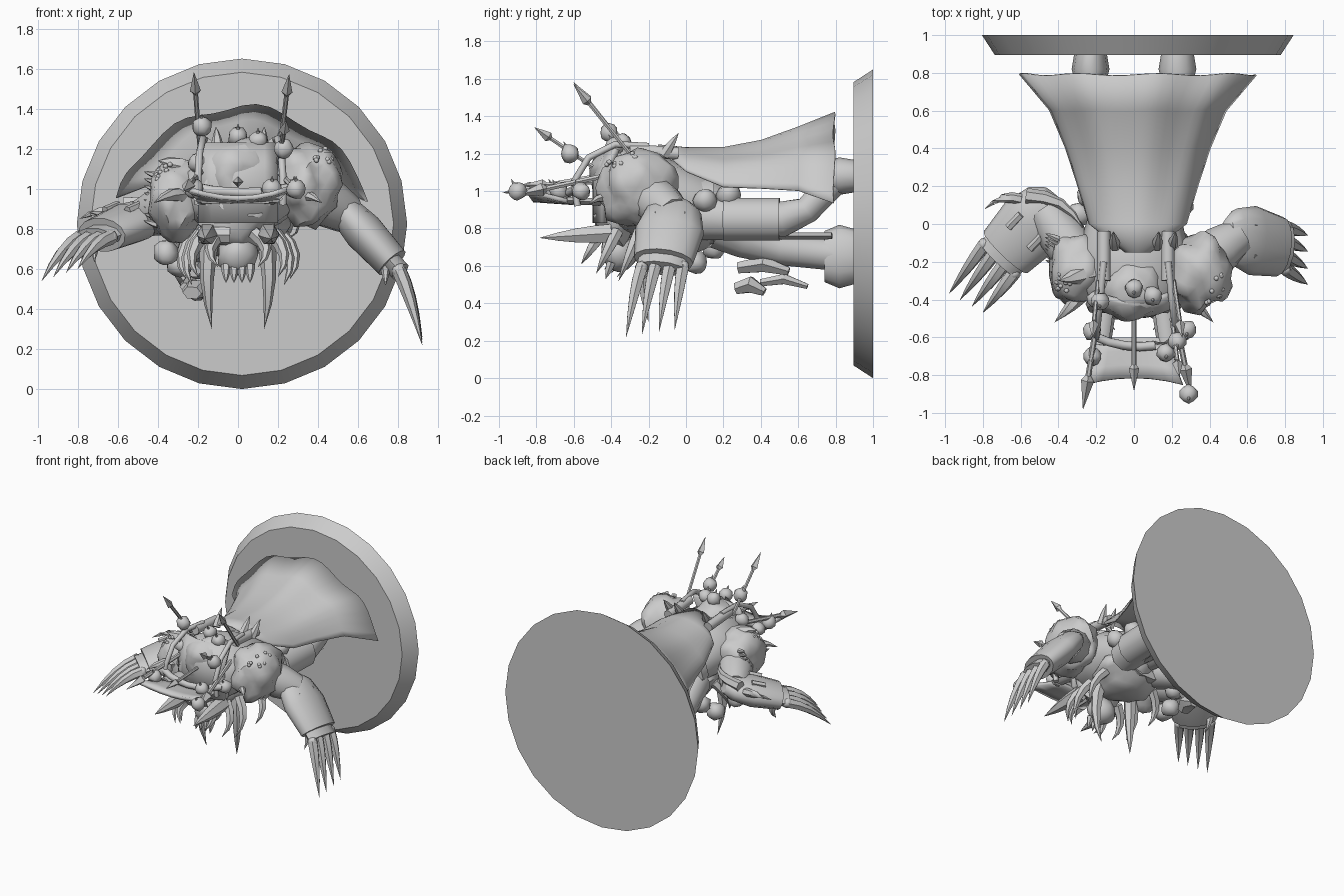
import bpy, bmesh, math, random
from mathutils import Vector, noise

random.seed(4)
cube = bpy.data.objects.get("Cube")
if cube:
    bpy.data.objects.remove(cube, do_unlink=True)

GREY = (.6, .6, .6, 1)
mat = bpy.data.materials.new("stone grey")
mat.use_nodes = True
mat.diffuse_color = GREY
mat.node_tree.nodes["Principled BSDF"].inputs["Base Color"].default_value = GREY


def finish(bm, name, angle=50):
    bmesh.ops.recalc_face_normals(bm, faces=bm.faces)
    me = bpy.data.meshes.new(name)
    bm.to_mesh(me)
    bm.free()
    ob = bpy.data.objects.new(name, me)
    bpy.context.scene.collection.objects.link(ob)
    me.materials.append(mat)
    bpy.ops.object.select_all(action='DESELECT')
    ob.select_set(True)
    bpy.context.view_layer.objects.active = ob
    bpy.ops.object.shade_smooth_by_angle(angle=math.radians(angle))
    return ob


def tube(name, path, radii, sides=8, flat=1, side_axis=(1, 0, 0), angle=50):
    """Loft rings along a path; flat scales the ring across side_axis."""
    bm = bmesh.new()
    path = [Vector(p) for p in path]
    if not isinstance(radii, (list, tuple)):
        radii = [radii] * len(path)
    rings = []
    for i, (point, radius) in enumerate(zip(path, radii)):
        along = (path[min(i + 1, len(path) - 1)] - path[max(i - 1, 0)]).normalized()
        ref = Vector(side_axis)
        if abs(along.dot(ref)) > .95:
            ref = Vector((0, 1, 0))
        u = (ref - along * along.dot(ref)).normalized()
        v = along.cross(u) * flat
        turns = [k * math.tau / sides for k in range(sides)]
        rings.append([bm.verts.new(point + radius * (u * math.cos(t) + v * math.sin(t))) for t in turns])
    for a, b in zip(rings, rings[1:]):
        for k in range(sides):
            n = (k + 1) % sides
            bm.faces.new((a[k], a[n], b[n], b[k]))
    bm.faces.new(rings[0])
    bm.faces.new(rings[-1])
    return finish(bm, name, angle)


def horn(name, start, end, radius, bend=(0, 0, 0)):
    """Tapered claw from start to end, bowed sideways by bend."""
    start, end, bend = Vector(start), Vector(end), Vector(bend)
    steps = [k / 4 for k in range(5)]
    tube(name, [start.lerp(end, t) + bend * 4 * t * (1 - t) for t in steps],
         [radius * (1.02 - t ** 2) for t in steps], 6)


def blob(name, centre, size, rough=.3, detail=2):
    bm = bmesh.new()
    bmesh.ops.create_icosphere(bm, subdivisions=detail, radius=1)
    centre, size = Vector(centre), Vector(size)
    for v in bm.verts:
        lump = 1 + rough * noise.noise(v.co * 1.7 + centre * 5)
        v.co = centre + v.co * size * lump
    finish(bm, name)


def ball(name, centre, radius, rough=.2):
    blob(name, centre, (radius, radius, radius), rough)


def sheet(name, rows, thick):
    """Cloth or plate lofted through rows of points."""
    bm = bmesh.new()
    grid = [[bm.verts.new(p) for p in row] for row in rows]
    for a, b in zip(grid, grid[1:]):
        for k in range(len(a) - 1):
            bm.faces.new((a[k], a[k + 1], b[k + 1], b[k]))
    mod = finish(bm, name, 60).modifiers.new("thickness", 'SOLIDIFY')
    mod.thickness = thick


def spear(name, start, end, radius=.012):
    start, end = Vector(start), Vector(end)
    neck = start.lerp(end, .72)
    tube(name + "_shaft", [start, neck], radius, 6)
    tube(name + "_head", [neck, neck.lerp(end, .15), end], [radius, radius * 2.3, .001], 4, angle=20)


# Display disc standing upright behind the figure, with a lip and a shallow domed face
tube("base_disc", [(.02, y, .825) for y in (1, .895, .895, .92, .91, .905)],
     [.825, .757, .735, .72, .4, .03], 24, angle=40)

# Cape: narrow at the neck, flaring into soft folds towards the hem
cape_rows = []
for y, half, top, drop in ((-.15, .07, 1.25, .02), (0, .26, 1.235, .13), (.2, .32, 1.235, .21),
                           (.4, .385, 1.27, .25), (.6, .47, 1.34, .33), (.79, .63, 1.415, .47)):
    row = []
    for k in range(25):
        s = k / 12 - 1
        wave = .022 * max(0, y) * math.sin(k + .6)
        row.append((.02 + half * math.sin(s * 1.3) / math.sin(1.3),
                    y + wave / 3, top - drop * abs(s) ** 1.7 + wave))
    cape_rows.append(row)
sheet("cape", cape_rows, .008)

# Torso, belly, hood and head
tube("torso", [(0, .18, .9), (0, .05, .93), (0, -.15, .97), (0, -.35, .98), (0, -.47, .98)],
     [.19, .24, .3, .29, .18], 12, .72)
blob("belly", (0, -.05, .82), (.24, .25, .15), detail=3)
tube("belt", [(0, .08, .9), (0, .15, .9)], .25, 14, .75)
blob("hood", (0, -.35, 1.07), (.19, .16, .17), detail=3)
blob("head", (0, -.38, .87), (.18, .12, .16), detail=3)
ball("chin", (0, -.36, .67), .1)
for x in (-.06, -.02, .02, .06):
    horn("beard_tooth", (x, -.4, .62), (x, -.43, .53), .025)

# Broad collar plate spreading forwards at the height of the crossbar
across_plate = [k / 3 - 1 for k in range(7)]
collar_rows = []
for k in range(4):
    flare = k / 3
    collar_rows.append([(s * (.2 + .055 * flare ** 2), -.6 - flare * (.215 + .035 * s * s),
                         .95 + flare * (.015 + .05 * s * s)) for s in across_plate])
sheet("collar_plate", collar_rows, .025)
sheet("brow_plate", [[(s * .2, y - .05 * (1 - s * s), z) for s in across_plate]
                     for y, z in ((-.38, 1.23), (-.45, 1.08), (-.45, .83))], .03)
for x in (-.15, .15):
    tube("collar_arm", [(x, -.42, .94), (x * 1.2, -.64, .95)], .045, 6, .5)
    horn("cheek_horn", (x, -.4, .775), (x * 1.1, -.78, .75), .055)
tube("cheek_block", [(-.2, -.46, .77), (-.04, -.46, .77)], .045, 6)

# Curved crossbar, trophy rack tubes and poles
tube("crossbar", [(.03 + s / 4, -.65 + .06 * s * s, .98 + .03 * s * s) for s in across_plate], .024)
for x in (-.16, .18):
    tube("back_tube", [(x, -.04, 1.2), (x, -.3, 1.22)], .035, 10)
    tube("rack_hoop", [(x, -.2, 1.24), (x * 1.1, -.38, 1.25), (x * 1.2, -.52, 1.18),
                       (x * 1.25, -.6, 1.05), (x * 1.25, -.58, .92)], .018)
spear("right_pole", (-.17, -.35, 1.1), (-.27, -.98, .99), .015)
spear("left_pole", (.19, -.35, 1.1), (.3, -.9, .98), .015)
spear("middle_pole", (0, -.4, 1.05), (0, -.88, 1.03))
spear("right_spear", (-.19, -.3, 1.2), (-.22, -.6, 1.58))
spear("left_spear", (.21, -.3, 1.2), (.255, -.6, 1.57))
spear("front_spear", (.2, -.5, 1.13), (.24, -.81, 1.34))

# Round trophies, each with a little spike
for spot in ((-.18, -.41, 1.31), (0, -.34, 1.26), (.1, -.38, 1.24), (.23, -.62, 1.2), (-.22, -.7, 1),
             (.29, -.9, 1), (.17, -.68, 1), (-.2, -.4, 1.13), (.28, -.56, 1), (-.22, -.57, 1)):
    ball("trophy", spot, .05)
    horn("trophy_spike", spot, Vector(spot) + Vector((0, -.035, .065)), .015)

# Shoulder guards with rivets and tusks, a horn and spiked rim on the right
for name, side, centre, size in (("left_shoulder", 1, (.35, -.26, 1.02), (.17, .21, .21)),
                                 ("right_shoulder", -1, (-.31, -.24, .94), (.14, .2, .2))):
    blob(name, centre, size, detail=3)
    for k in range(10):
        out = Vector((side * random.uniform(.1, .8), random.uniform(-.8, .1), random.uniform(.4, 1)))
        ball(name + "_rivet", Vector(centre) + out.normalized() * Vector(size), .013, 0)
    horn(name + "_tusk", (side * .25, -.35, .95), (side * .42, -.52, .93), .04, (0, 0, .03))
horn("right_shoulder_horn", (-.2, -.25, 1.05), (-.4, -.3, 1.14), .06, (0, 0, .02))
for k in range(8):
    root = Vector((-.4, -.22 + k * .02, .82 + k * .035))
    horn("rim_spike", root, root + Vector((-.07, .03, .02)), .018)
for x in (-.1, .12, .2):
    horn("collar_spike", (x, -.12, 1.19), (x * 1.1, -.04, 1.31), .03)

# Arms: upper arm, forearm guard, knuckles and a fan of long claws
arms = [("left", (.36, -.2, .98), (.55, -.07, .87), (.77, -.12, .63), (0, 1, 0),
         (.92, -.19, .24), (0, .13, .02)),
        ("right", (-.3, -.18, .92), (-.47, .07, .86), (-.68, -.15, .77), (.7, -.7, 0),
         (-.89, -.42, .57), (.09, -.05, .03))]
for name, shoulder, elbow, wrist, across, tip, spread in arms:
    shoulder, elbow, wrist, across, tip, spread = map(Vector, (shoulder, elbow, wrist, across, tip, spread))
    out = (wrist - elbow).normalized()
    tube(name + "_upper_arm", [shoulder, shoulder.lerp(elbow, .5), elbow], [.12, .125, .1], 10)
    tube(name + "_forearm_guard", [elbow - out * .09, elbow - out * .03, elbow.lerp(wrist, .35), wrist],
         [.09, .15, .185, .16], 14, .55, across)
    tube(name + "_hand", [wrist - out * .02, wrist + out * .06], .135, 10, .4, across)
    for fan in (-1, -.35, .35, 1):
        spot = wrist + out * .05 + across * fan * .11
        ball(name + "_knuckle", spot, .035)
        horn(name + "_claw", spot, tip + spread * fan, .036, (0, 0, .03))
    for k in (-1, 1):
        middle = elbow.lerp(wrist, .5) + across * .08 * k + Vector((0, 0, .09))
        tube(name + "_guard_bar", [middle - out * .05, middle + out * .05], .022, 6)
    root = wrist - across * .1 - out * .05
    horn(name + "_thumb", root, root + Vector((0, -.03, -.15)), .03, (0, .03, 0))
horn("elbow_horn", (-.6, .13, .88), (-.79, .08, .85), .03, (0, .03, .02))
horn("elbow_horn_long", (-.57, .15, .92), (-.27, -.02, .95), .04, (.03, .04, 0))

# Hanging chest tusks and charms
for side in (-1, 1):
    horn("long_tusk", (side * .13, -.2, .8), (side * .13, -.2, .3), .045, (side * .025, -.03, 0))
    for x, y, z in ((.2, -.42, .56), (.23, -.3, .52), (.1, -.5, .61), (.26, -.1, .55)):
        horn("short_tusk", (side * x * .8, y + .05, .78), (side * x, y - .06, z), .035, (side * .05, 0, 0))
for spot in ((-.36, -.1, .68), (-.29, .05, .62), (-.24, .15, .7), (.25, .1, .95), (.2, .23, .98)):
    ball("charm", spot, .065)

# Legs and feet, the right leg stepping forward
tube("left_leg", [(.14, .1, .86), (.18, .25, .85), (.2, .52, .85), (.22, .65, .9), (.23, .78, 1.04)],
     [.13, .115, .1, .075, .08], 10)
tube("right_leg", [(-.14, .1, .83), (-.2, .3, .74), (-.24, .5, .69), (-.23, .8, .66)],
     [.12, .1, .09, .09], 10)
tube("left_leg_guard", [(.19, .2, .85), (.2, .5, .85)], .12, 10)
for name, x, z, tall in (("left_foot", .23, 1.08, 1), ("right_foot", -.23, .65, 1.7)):
    tube(name, [(x, .74, z), (x, .82, z), (x, .91, z)], [.08, .1, .085], 12, tall)

# Knee plates and hanging cloth strips
for x, y, z, length, radius in ((-.23, .27, .48, .15, .07), (-.26, .4, .51, .25, .045),
                                (-.23, .28, .59, .27, .07), (-.28, .5, .62, .24, .06)):
    tube("knee_plate", [(x, y, z), (x + .02, y + length / 2, z + .02), (x + .03, y + length, z - .02)],
         [radius * .7, radius, radius / 2], 6, .7, angle=20)
for x in (-.1, 0, .1):
    tube("cloth_strip", [(x, .1, .8), (x * 1.2, .45, .76), (x * 1.4, .78, .76)], [.05, .06, .05], 6, .4)
